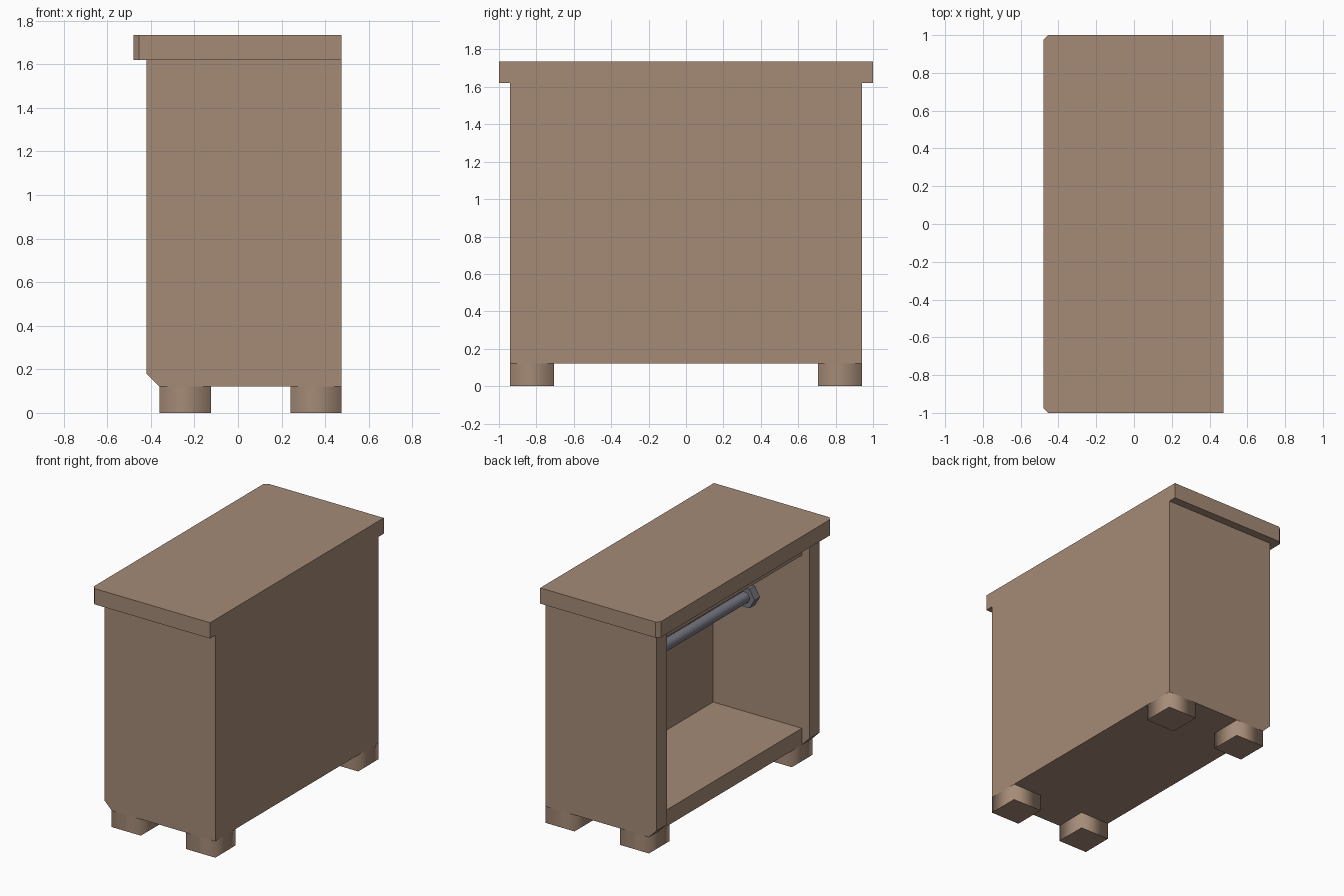
import bpy, bmesh, math
from mathutils import Matrix

cube = bpy.data.objects.get("Cube")
if cube:
    bpy.data.objects.remove(cube, do_unlink=True)


def material(name, rgb):
    m = bpy.data.materials.new(name)
    m.use_nodes = True
    m.diffuse_color = (*rgb, 1)
    m.node_tree.nodes["Principled BSDF"].inputs["Base Color"].default_value = (*rgb, 1)
    return m


wood = material("brown wood", (0.376, 0.258, 0.184))
metal = material("grey metal", (0.18, 0.18, 0.22))


def finish(name, bm, mat):
    bmesh.ops.recalc_face_normals(bm, faces=bm.faces)
    mesh = bpy.data.meshes.new(name)
    bm.to_mesh(mesh)
    bm.free()
    mesh.materials.append(mat)
    obj = bpy.data.objects.new(name, mesh)
    bpy.context.collection.objects.link(obj)
    return obj


def prism(name, outline, axis, low, high):
    """Extrude an outline along y (points are x, z) or z (points are x, y)."""
    bm = bmesh.new()
    place = (lambda a, b: (a, low, b)) if axis == "y" else (lambda a, b: (a, b, low))
    face = bm.faces.new([bm.verts.new(place(*p)) for p in outline])
    new = bmesh.ops.extrude_face_region(bm, geom=[face])["geom"]
    shift = (0, high - low, 0) if axis == "y" else (0, 0, high - low)
    bmesh.ops.translate(bm, vec=shift, verts=[v for v in new if isinstance(v, bmesh.types.BMVert)])
    return finish(name, bm, wood)


def box(name, x, y, z):
    return prism(name, [(x[0], y[0]), (x[1], y[0]), (x[1], y[1]), (x[0], y[1])], "z", *z)


def rod(name, sides, radius, y0, y1, x=0.06, z=1.105):
    bm = bmesh.new()
    spin = Matrix.Translation((x, (y0 + y1) / 2, z)) @ Matrix.Rotation(math.pi / 2, 4, "X")
    bmesh.ops.create_cone(bm, cap_ends=True, segments=sides, radius1=radius,
                          radius2=radius, depth=y1 - y0, matrix=spin)
    return finish(name, bm, metal)


BACK, OPEN, INNER = 0.475, -0.36, 0.82

# Overhanging top with clipped corners on the open side
c = 0.025
prism("top_slab", [(BACK, -1), (BACK, 1), (-0.48 + c, 1), (-0.48, 1 - c),
                   (-0.48, c - 1), (-0.48 + c, -1)], "z", 1.62, 1.735)

# Side panels with a clipped lower corner
side = [(BACK, 0.12), (BACK, 1.62), (-0.42, 1.62), (-0.42, 0.18), (OPEN, 0.12)]
prism("front_side_panel", side, "y", -0.94, -INNER)
prism("rear_side_panel", side, "y", INNER, 0.94)

# Boards between the side panels
box("closed_panel", (0.355, BACK), (-INNER, INNER), (0.12, 1.62))
box("floor_board", (OPEN, 0.355), (-INNER, INNER), (0.12, 0.24))
box("upper_board", (OPEN, 0.355), (-INNER, INNER), (1.5, 1.62))

# Feet with softly shaded sides
for x_name, x in (("open", OPEN), ("closed", 0.24)):
    for y_name, y in (("front", -0.94), ("rear", 0.705)):
        foot = box(f"{y_name}_{x_name}_foot", (x, x + 0.235), (y, y + 0.235), (0, 0.12))
        mesh = foot.data
        for p in mesh.polygons:
            p.use_smooth = True
        for e in mesh.edges:
            a, b = (mesh.vertices[i].co.z for i in e.vertices)
            e.use_edge_sharp = abs(a - b) < 0.01

# Hanging rail and its hexagonal sockets
rail = rod("hanging_rail", 16, 0.04, -0.76, 0.76)
for p in rail.data.polygons:
    p.use_smooth = len(p.vertices) == 4
rod("front_rail_socket", 6, 0.08, -INNER, -0.76).data.transform(
    Matrix.Translation((0.06, 0, 1.105)) @ Matrix.Rotation(math.pi / 6, 4, "Y")
    @ Matrix.Translation((-0.06, 0, -1.105)))
rod("rear_rail_socket", 6, 0.08, 0.76, INNER).data.transform(
    Matrix.Translation((0.06, 0, 1.105)) @ Matrix.Rotation(math.pi / 6, 4, "Y")
    @ Matrix.Translation((-0.06, 0, -1.105)))
